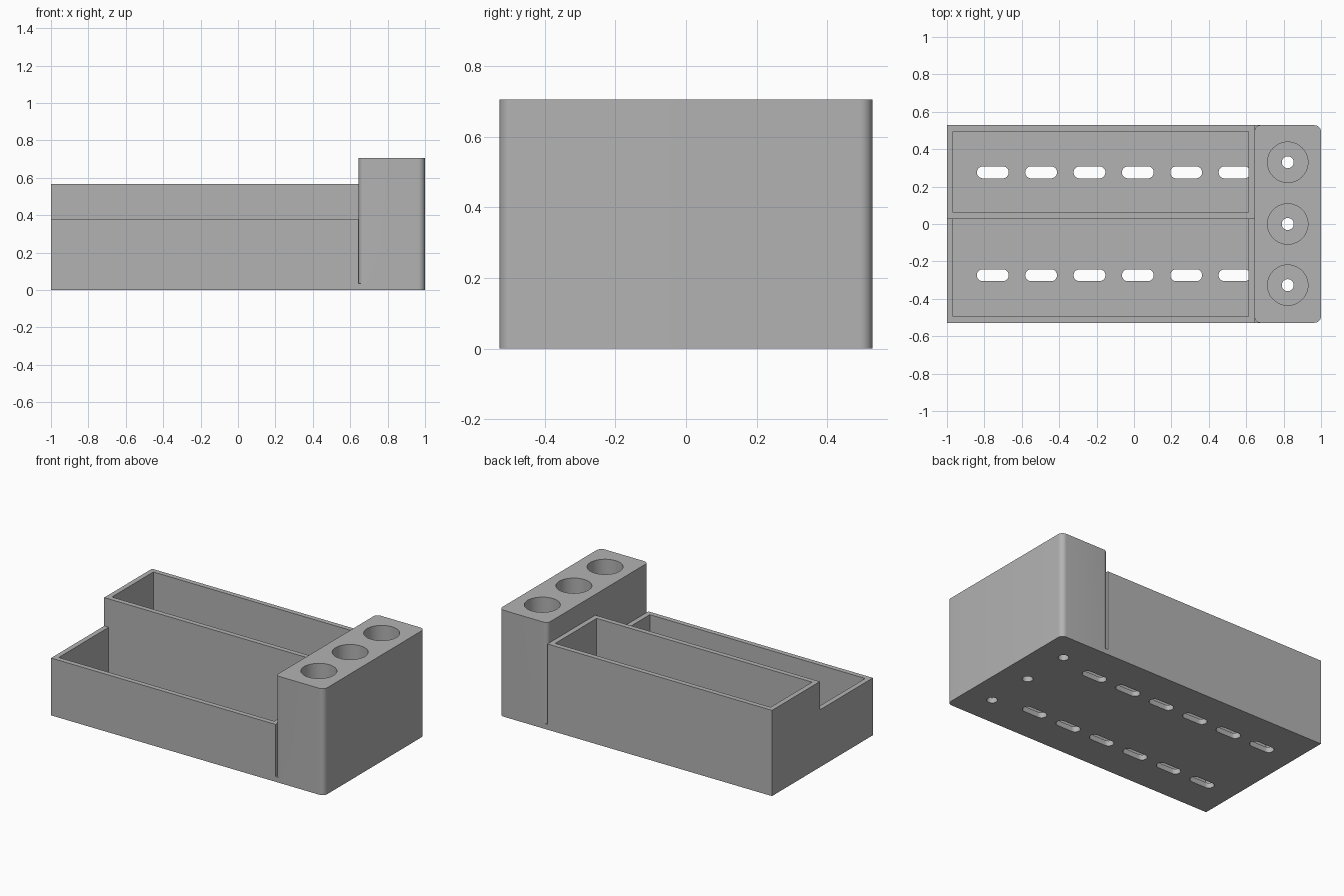
import bpy, bmesh
from math import cos, sin, pi, radians

cube = bpy.data.objects.get("Cube")
if cube:
    bpy.data.objects.remove(cube, do_unlink=True)

grey = bpy.data.materials.new("plain_grey")
grey.use_nodes = True
grey.diffuse_color = (0.45, 0.45, 0.45, 1)
grey.node_tree.nodes["Principled BSDF"].inputs["Base Color"].default_value = grey.diffuse_color

# Main dimensions
HALF_Y, FLOOR, WALL = 0.528, 0.035, 0.033
TRAY_END, LOW, HIGH, TOWER = 0.645, 0.38, 0.568, 0.705
STEP = 0.028          # front face of the wall between the two bins


def block(name, x, y, z, left=0, right=0, steps=10):
    """Upright block with rounded vertical edges on its left / right side."""
    outline = []
    corners = [(x[1], y[1], right, 0), (x[0], y[1], left, 1),
               (x[0], y[0], left, 2), (x[1], y[0], right, 3)]
    for cx, cy, r, quarter in corners:
        sx = 1 if cx == x[1] else -1
        sy = 1 if cy == y[1] else -1
        for i in range(steps + 1 if r else 1):
            a = (quarter + i / steps) * pi / 2
            p = (cx - sx * r + r * cos(a), cy - sy * r + r * sin(a)) if r else (cx, cy)
            if not outline or abs(p[0] - outline[-1][0]) + abs(p[1] - outline[-1][1]) > 1e-5:
                outline.append(p)
    if abs(outline[0][0] - outline[-1][0]) + abs(outline[0][1] - outline[-1][1]) < 1e-5:
        outline.pop()
    bm = bmesh.new()
    base = bm.faces.new([bm.verts.new((px, py, z[0])) for px, py in outline])
    top = bmesh.ops.extrude_face_region(bm, geom=[base])["geom"]
    bmesh.ops.translate(bm, vec=(0, 0, z[1] - z[0]),
                        verts=[v for v in top if isinstance(v, bmesh.types.BMVert)])
    bmesh.ops.recalc_face_normals(bm, faces=bm.faces)
    mesh = bpy.data.meshes.new(name)
    bm.to_mesh(mesh)
    bm.free()
    mesh.materials.append(grey)
    obj = bpy.data.objects.new(name, mesh)
    bpy.context.collection.objects.link(obj)
    return obj


def round_cutter(cx, cy, r, z):
    return block("hole_cutter", (cx - r, cx + r), (cy - r, cy + r), z, r, r, 12)


def combine(target, tool, operation):
    """Apply a boolean and discard the tool object."""
    tool.hide_render = True
    bpy.context.view_layer.objects.active = target
    mod = target.modifiers.new("cut", 'BOOLEAN')
    mod.operation, mod.solver, mod.object = operation, 'EXACT', tool
    bpy.ops.object.modifier_apply(modifier=mod.name)
    bpy.data.objects.remove(tool, do_unlink=True)


# Stepped tray, rounded foot and the tall holder
body = block("desk_organizer", (-1, TRAY_END), (-HALF_Y, HALF_Y), (0, LOW))
for part in (
    block("rear_bin", (-1, TRAY_END), (STEP, HALF_Y), (0, HIGH)),
    block("foot", (0.5, 1), (-HALF_Y, HALF_Y), (0, FLOOR), 0, 0.035),
    block("holder", (TRAY_END, 1), (-HALF_Y, HALF_Y), (0, TOWER), 0.03, 0.035),
):
    combine(body, part, 'UNION')

# Hollow out the two bins
inside_x = (-1 + WALL, TRAY_END - WALL)
for y in ((-HALF_Y + WALL, STEP), (STEP + WALL, HALF_Y - WALL)):
    combine(body, block("bin_cutter", inside_x, y, (FLOOR, 1)), 'DIFFERENCE')

# Rows of slots through the floor
for y in (-0.274, 0.276):
    for i in range(6):
        x = -0.755 + i * 0.2585
        slot = block("slot_cutter", (x - 0.085, x + 0.085), (y - 0.032, y + 0.032),
                     (-0.1, FLOOR), 0.032, 0.032)
        combine(body, slot, 'DIFFERENCE')

# Round wells with small drain holes
for y in (-0.327, 0, 0.33):
    combine(body, round_cutter(0.822, y, 0.108, (FLOOR, 1)), 'DIFFERENCE')
    combine(body, round_cutter(0.822, y, 0.032, (-0.1, 0.1)), 'DIFFERENCE')

bpy.ops.object.select_all(action='DESELECT')
body.select_set(True)
bpy.context.view_layer.objects.active = body
bpy.ops.object.shade_smooth_by_angle(angle=radians(30))
